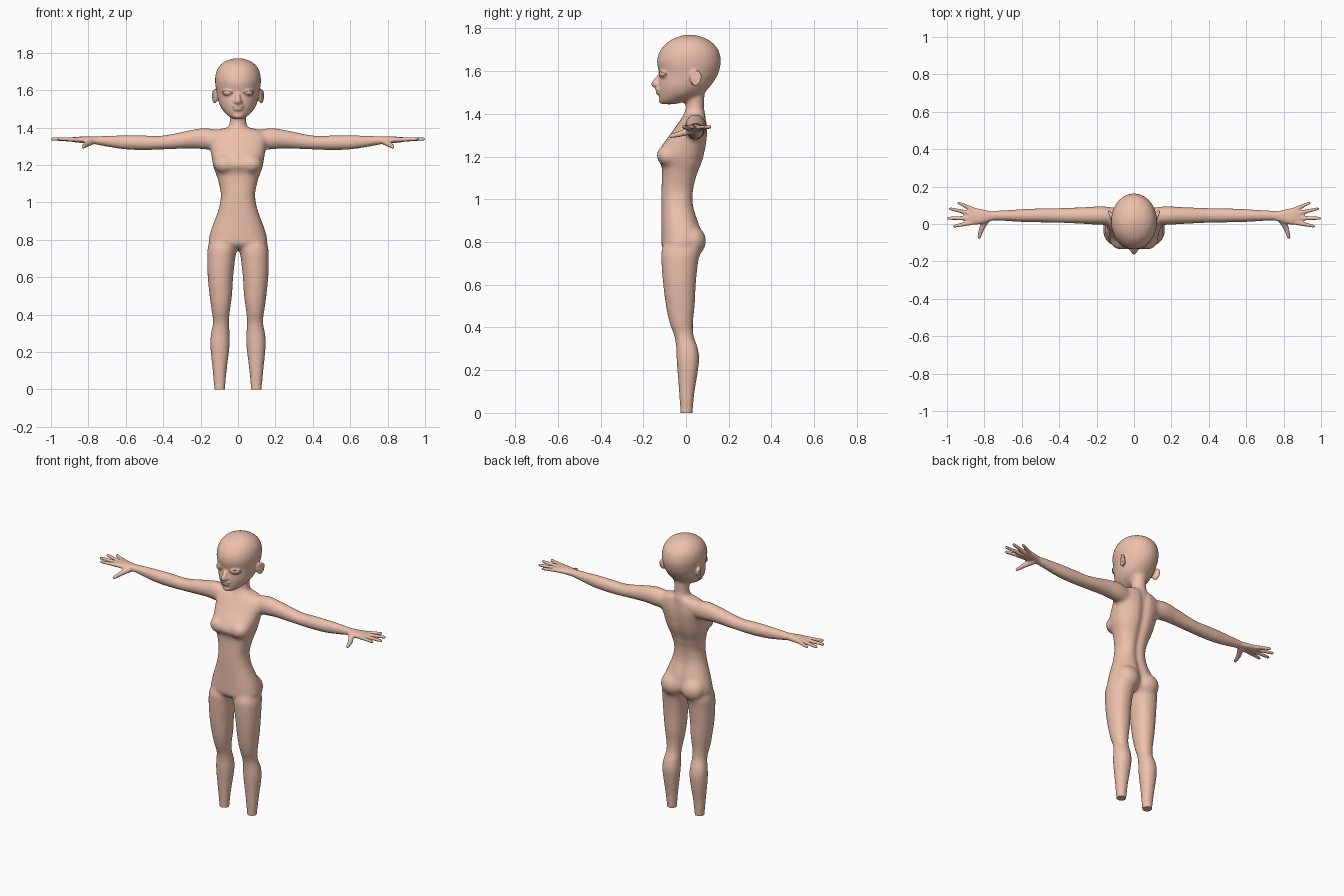
import bpy, bmesh, math
from mathutils import Vector, Matrix

skin = bpy.data.materials.new("skin")
skin.diffuse_color = (0.85, 0.53, 0.41, 1)


def spline(rows, steps=3):
    """Catmull-Rom interpolation of table rows."""
    out = []
    for i in range(len(rows) - 1):
        quad = [rows[max(i - 1, 0)], rows[i], rows[i + 1], rows[min(i + 2, len(rows) - 1)]]
        for k in range(steps):
            t = k / steps
            out.append([0.5 * (2 * b + (c - a) * t + (2 * a - 5 * b + 4 * c - d) * t * t
                               + (3 * b - a - 3 * c + d) * t ** 3) for a, b, c, d in zip(*quad)])
    return out + [list(rows[-1])]


def loft(bm, rows, axis='z', side=1, power=2.0, groove=0.0, n=32):
    """z rows: height, centre x, half width, front y, back y.
    x rows: x, centre y, centre z, half depth, half height."""
    rings = []
    for r in spline(rows):
        ring = []
        for k in range(n):
            a = 2 * math.pi * k / n
            c, s = [math.copysign(abs(v) ** (2 / power), v) for v in (math.cos(a), math.sin(a))]
            if axis == 'z':
                x = r[1] + r[2] * c
                y = (r[3] + r[4]) / 2 + (r[4] - r[3]) / 2 * s
                if s > 0:
                    y -= groove * math.exp(-(x / 0.02) ** 2)
                co = (side * x, y, r[0])
            else:
                co = (side * r[0], r[1] + r[3] * c, r[2] + r[4] * s)
            ring.append(bm.verts.new(co))
        rings.append(ring)
    for a, b in zip(rings, rings[1:]):
        for k in range(n):
            bm.faces.new((a[k], a[(k + 1) % n], b[(k + 1) % n], b[k]))
    bm.faces.new(rings[0])
    bm.faces.new(rings[-1])


def blob(bm, pos, size, turn=0.0, u=16, v=10):
    m = Matrix.Translation(pos) @ Matrix.Rotation(turn, 4, 'Z') @ Matrix.Diagonal((*size, 1))
    bmesh.ops.create_uvsphere(bm, u_segments=u, v_segments=v, radius=1, matrix=m)
    return m


def bone(bm, p, q, r1, r2):
    """Tapered capsule between two points."""
    p, q = Vector(p), Vector(q)
    d = q - p
    m = Matrix.Translation((p + q) / 2) @ d.to_track_quat('Z', 'Y').to_matrix().to_4x4()
    bmesh.ops.create_cone(bm, cap_ends=True, segments=10, radius1=r1, radius2=r2,
                          depth=d.length, matrix=m)
    blob(bm, p, (r1,) * 3, u=10, v=6)
    blob(bm, q, (r2,) * 3, u=10, v=6)


def make(bm, name, fix=True):
    if fix:
        bmesh.ops.recalc_face_normals(bm, faces=bm.faces)
    me = bpy.data.meshes.new(name)
    bm.to_mesh(me)
    bm.free()
    me.materials.append(skin)
    ob = bpy.data.objects.new(name, me)
    bpy.context.collection.objects.link(ob)
    return ob


def fuse(ob, voxel, rounds):
    """Blend overlapping volumes into one smooth skin; returns the mesh."""
    rm = ob.modifiers.new("blend", 'REMESH')
    rm.mode, rm.voxel_size = 'VOXEL', voxel
    sm = ob.modifiers.new("soften", 'SMOOTH')
    sm.factor, sm.iterations = 0.5, rounds
    me = bpy.data.meshes.new_from_object(ob.evaluated_get(bpy.context.evaluated_depsgraph_get()))
    bpy.data.objects.remove(ob)
    return me


# ---- main masses: torso, neck, head, arms, legs
bm = bmesh.new()
loft(bm, [(0.755, 0, 0.09, -0.09, 0.04), (0.78, 0, 0.155, -0.114, 0.072), (0.82, 0, 0.153, -0.116, 0.078),
          (0.87, 0, 0.138, -0.116, 0.068), (0.95, 0, 0.108, -0.116, 0.042), (1.0, 0, 0.096, -0.116, 0.036),
          (1.05, 0, 0.092, -0.115, 0.04), (1.12, 0, 0.107, -0.112, 0.057), (1.16, 0, 0.121, -0.116, 0.073),
          (1.2, 0, 0.134, -0.137, 0.086), (1.25, 0, 0.142, -0.114, 0.096), (1.3, 0, 0.15, -0.077, 0.102),
          (1.35, 0, 0.155, -0.042, 0.1), (1.38, 0, 0.13, -0.02, 0.095), (1.397, 0, 0.08, 0.0, 0.088)],
     power=2.35, groove=0.016)
loft(bm, [(1.33, 0, 0.06, -0.02, 0.09), (1.38, 0, 0.065, -0.018, 0.092), (1.4, 0, 0.054, -0.01, 0.09),
          (1.42, 0, 0.046, -0.003, 0.086), (1.46, 0, 0.044, 0.0, 0.086), (1.53, 0, 0.046, 0.0, 0.09)])
loft(bm, [(1.445, 0, 0.025, -0.115, -0.05), (1.46, 0, 0.05, -0.125, 0.0), (1.48, 0, 0.072, -0.127, 0.05),
          (1.5, 0, 0.088, -0.128, 0.085), (1.53, 0, 0.102, -0.13, 0.115), (1.56, 0, 0.109, -0.128, 0.136),
          (1.59, 0, 0.115, -0.126, 0.152), (1.64, 0, 0.123, -0.137, 0.164), (1.68, 0, 0.121, -0.129, 0.159),
          (1.71, 0, 0.112, -0.112, 0.146), (1.74, 0, 0.09, -0.082, 0.116), (1.76, 0, 0.057, -0.042, 0.078),
          (1.771, 0, 0.015, -0.005, 0.035)])
for s in (-1, 1):
    loft(bm, [(0.08, 0.04, 1.33, 0.045, 0.05), (0.17, 0.045, 1.34, 0.05, 0.058), (0.25, 0.045, 1.338, 0.046, 0.05),
              (0.4, 0.046, 1.32, 0.04, 0.038), (0.5, 0.046, 1.319, 0.038, 0.04), (0.6, 0.045, 1.321, 0.035, 0.039),
              (0.7, 0.045, 1.327, 0.029, 0.03), (0.77, 0.044, 1.332, 0.026, 0.022)], 'x', s)
    loft(bm, [(-0.06, 0.098, 0.027, -0.024, 0.028), (0.0, 0.098, 0.029, -0.027, 0.031), (0.1, 0.098, 0.038, -0.033, 0.041),
              (0.2, 0.097, 0.049, -0.041, 0.057), (0.26, 0.096, 0.053, -0.045, 0.062), (0.31, 0.094, 0.049, -0.047, 0.054),
              (0.36, 0.091, 0.043, -0.055, 0.036), (0.42, 0.092, 0.049, -0.077, 0.033), (0.5, 0.092, 0.06, -0.094, 0.041),
              (0.6, 0.094, 0.068, -0.107, 0.046), (0.7, 0.09, 0.075, -0.115, 0.056), (0.76, 0.083, 0.078, -0.115, 0.067),
              (0.82, 0.075, 0.06, -0.09, 0.05)], 'z', s, 2.15)
    # buttocks and bust
    blob(bm, (s * 0.072, 0.03, 0.805), (0.074, 0.064, 0.072), u=24, v=16)
    blob(bm, (s * 0.068, -0.08, 1.205), (0.062, 0.058, 0.052), u=24, v=16)
base = fuse(make(bm, "masses"), 0.01, 6)

# ---- finer features, then fused onto the body
bm = bmesh.new()
lash = bmesh.new()
bone(bm, (0, -0.112, 1.59), (0, -0.147, 1.541), 0.011, 0.0165)      # nose
blob(bm, (0, -0.127, 1.515), (0.033, 0.018, 0.0075))                # upper lip
blob(bm, (0, -0.125, 1.499), (0.027, 0.018, 0.0085))                # lower lip
blob(bm, (0, -0.106, 1.464), (0.028, 0.023, 0.018))                 # chin
for s in (-1, 1):
    blob(bm, (s * 0.014, -0.133, 1.538), (0.012, 0.014, 0.011))     # nostril
    # closed eyelid and its lash lines
    lid = blob(bm, (s * 0.051, -0.099, 1.587), (0.035, 0.026, 0.021), s * 0.56)
    for dip in (-0.62, 0.5):
        line = []
        for k in range(7):
            t = (k / 3 - 1) * 0.92
            z = dip * (1 - t * t)
            line.append(lid @ Vector((t, -math.sqrt(max(0, 1 - t * t - z * z)), z)))
        for p, q in zip(line, line[1:]):
            bone(lash, p, q, 0.0018, 0.0018)
    # ear: shell with a raised rim
    ear = Matrix.Translation((s * 0.127, 0.046, 1.567)) @ Matrix.Rotation(s * -0.35, 4, 'Z')
    blob(bm, (s * 0.121, 0.044, 1.566), (0.011, 0.025, 0.034), s * -0.35)
    rim = [ear @ Vector((0, 0.023 * math.cos(a) * (1 + 0.2 * math.sin(a)), 0.032 * math.sin(a)))
           for a in [k * math.pi / 6 for k in range(13)]]
    for p, q in zip(rim, rim[1:]):
        bone(bm, p, q, 0.0065, 0.0065)
    # palm
    loft(bm, [(0.73, 0.044, 1.329, 0.022, 0.02), (0.77, 0.042, 1.332, 0.027, 0.02), (0.81, 0.04, 1.334, 0.038, 0.018),
              (0.85, 0.041, 1.335, 0.045, 0.016), (0.885, 0.043, 1.336, 0.041, 0.013)], 'x', s, 2.4)
    # fingers: base x, base y, tip x, tip y
    for bx, by, tx, ty in [(0.865, 0.008, 0.961, -0.012), (0.875, 0.032, 0.993, 0.03),
                           (0.87, 0.055, 0.982, 0.082), (0.85, 0.073, 0.936, 0.112)]:
        bone(bm, (s * bx, by, 1.336), (s * tx, ty, 1.339), 0.013, 0.009)
    # thumb
    bone(bm, (s * 0.785, 0.03, 1.325), (s * 0.815, -0.025, 1.307), 0.019, 0.0145)
    bone(bm, (s * 0.815, -0.025, 1.307), (s * 0.828, -0.071, 1.296), 0.0145, 0.01)
bmesh.ops.recalc_face_normals(bm, faces=bm.faces)
bm.from_mesh(base)
full = fuse(make(bm, "features", fix=False), 0.0065, 2)

# ---- flat ankle ends on the ground plane
bm = bmesh.new()
bm.from_mesh(full)
low = [f for f in bm.faces if f.calc_center_median().z < 0.02]
geom = low + list({e for f in low for e in f.edges}) + list({v for f in low for v in f.verts})
cut = bmesh.ops.bisect_plane(bm, geom=geom, plane_co=(0, 0, 0), plane_no=(0, 0, 1), clear_inner=True)
rim = [e for e in cut['geom_cut'] if isinstance(e, bmesh.types.BMEdge) and e.is_boundary]
bmesh.ops.edgeloop_fill(bm, edges=rim)
body = make(bm, "body", fix=False)
lashes = make(lash, "eyelid_lines")

for ob in (body, lashes):
    ob.data.shade_smooth()
    ob.data.set_sharp_from_angle(angle=math.radians(60))
